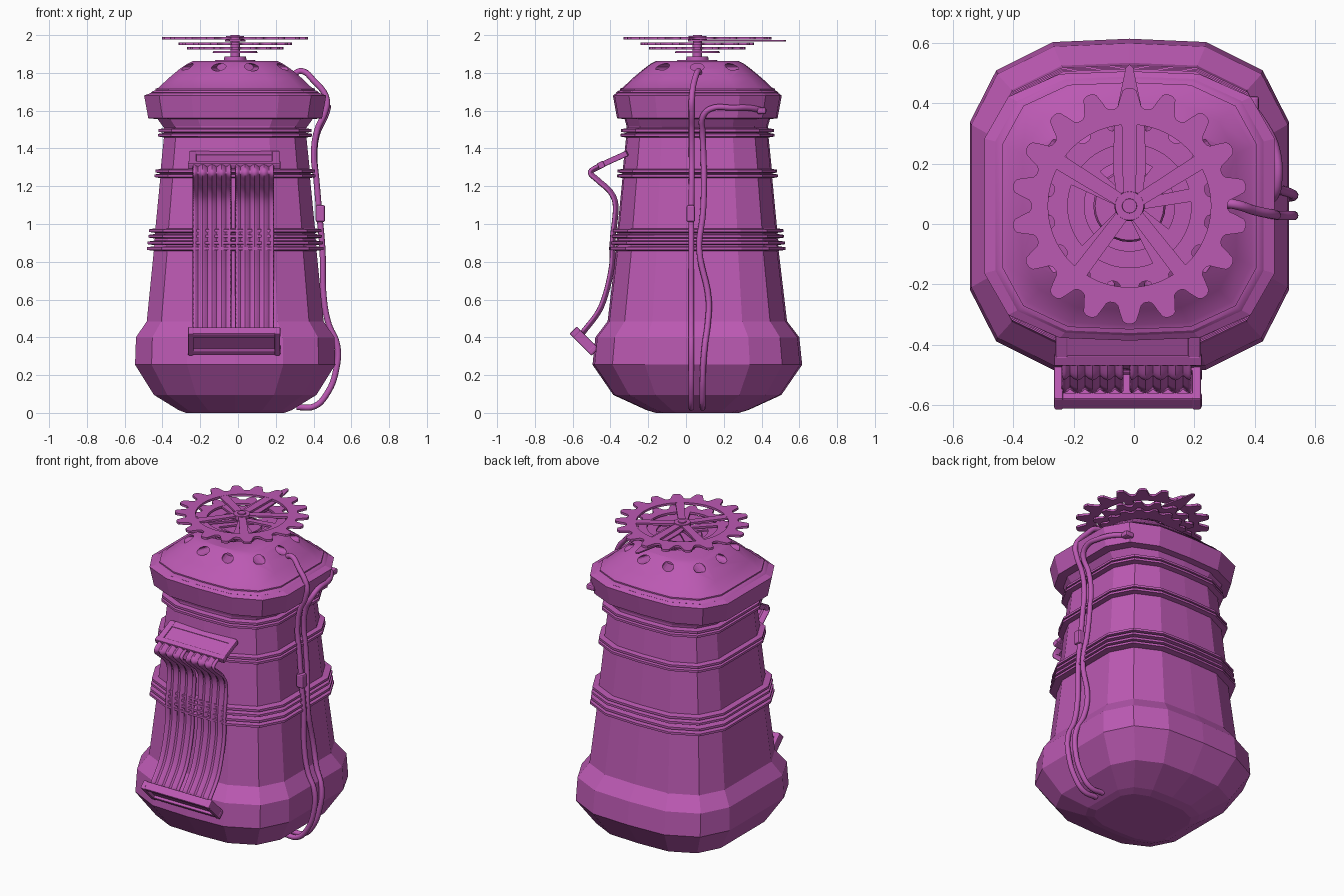
import bpy, bmesh
from math import pi, sin, cos, tanh, radians
from mathutils import Vector, Matrix

if "Cube" in bpy.data.objects:
    bpy.data.objects.remove(bpy.data.objects["Cube"])

CX, CY = -0.015, 0.06            # axis of the body
mat = bpy.data.materials.new("magenta_paint")
mat.diffuse_color = (0.5, 0.1, 0.45, 1)
mat.use_nodes = True
mat.node_tree.nodes["Principled BSDF"].inputs["Base Color"].default_value = mat.diffuse_color


def finish(name, bm, smooth=None):
    bmesh.ops.recalc_face_normals(bm, faces=bm.faces)
    me = bpy.data.meshes.new(name)
    bm.to_mesh(me)
    bm.free()
    ob = bpy.data.objects.new(name, me)
    bpy.context.collection.objects.link(ob)
    me.materials.append(mat)
    if smooth:
        activate(ob)
        bpy.ops.object.shade_smooth_by_angle(angle=radians(smooth))
    return ob


def activate(ob):
    bpy.ops.object.select_all(action='DESELECT')
    ob.select_set(True)
    bpy.context.view_layer.objects.active = ob


def bridge(bm, loops, closed=True):
    for a, b in zip(loops, loops[1:]):
        n = len(a)
        for i in range(n if closed else n - 1):
            j = (i + 1) % n
            bm.faces.new((a[i], a[j], b[j], b[i]))


# chamfered-square cross-section, one quarter mirrored to all sides
Q = [(1, .5), (.835, .81), (.48, .98)]
SECTION = (Q + [(0, 1)] + [(-x, y) for x, y in reversed(Q)]
           + [(-x, -y) for x, y in Q] + [(0, -1)] + [(x, -y) for x, y in reversed(Q)])


def loft(name, rows, cap_bottom=True, cap_top=True, smooth=None):
    bm = bmesh.new()
    loops = [[bm.verts.new((CX + x * hx, CY + y * hy, z)) for x, y in SECTION]
             for z, hx, hy in rows]
    bridge(bm, loops)
    if cap_bottom:
        bm.faces.new(loops[0])
    if cap_top:
        bm.faces.new(loops[-1])
    return finish(name, bm, smooth)


# body: foot, flange, tapering wall with ribs, upper collar
rows = [(0, .26, .22), (.015, .30, .27), (.095, .43, .445), (.255, .53, .555),
        (.40, .525, .54), (.485, .468, .475)]
wall = lambda z: .465 - (z - .485) * .089
for z, out in [(.87, .468), (.90, .464), (.935, .46), (.965, .456),
               (1.255, .426), (1.28, .423), (1.47, .408), (1.495, .405)]:
    w = wall(z)
    for dz, r in ((-.012, w), (-.007, out), (.007, out), (.012, w)):
        rows.append((z + dz, r, r))
rows += [(1.52, .385, .375), (1.555, .41, .385), (1.56, .46, .425), (1.68, .482, .447),
         (1.70, .43, .42)]
loft("body", rows, cap_top=False)

# domed lid with a double rim and ten vent holes
dome = loft("dome_lid", [(1.685, .43, .42), (1.695, .445, .43), (1.704, .435, .422),
                         (1.708, .422, .41), (1.716, .422, .41), (1.722, .405, .395),
                         (1.77, .355, .345), (1.82, .295, .285), (1.85, .25, .245),
                         (1.862, .225, .22)], smooth=25)
bm = bmesh.new()
for k in range(10):
    a = k * pi / 5
    m = (Matrix.Translation((CX + .27 * cos(a), CY + .27 * sin(a), 1.83))
         @ Matrix.Rotation(a, 4, 'Z') @ Matrix.Rotation(pi / 2, 4, 'Y')
         @ Matrix.Diagonal((.55, 1, 1, 1)))
    bmesh.ops.create_cone(bm, cap_ends=True, segments=14, radius1=.036, radius2=.036,
                          depth=.13, matrix=m)
cutter = finish("vent_cutter", bm)
cutter.hide_render = True
mod = dome.modifiers.new("vents", 'BOOLEAN')
mod.object, mod.operation, mod.solver = cutter, 'DIFFERENCE', 'EXACT'
activate(dome)
bpy.ops.object.modifier_apply(modifier="vents")
bpy.data.objects.remove(cutter)


# gears on the lid
def prism(bm, pts, z0, z1):
    lo, hi = ([bm.verts.new((CX + x, CY + y, z)) for x, y in pts] for z in (z0, z1))
    bridge(bm, [lo, hi])
    bm.faces.new(lo)
    bm.faces.new(hi)


def gear(name, teeth, r_out, r_root, r_in, z, t, spokes, width):
    bm = bmesh.new()
    n = teeth * 12
    mid, amp = (r_out + r_root) / 2, (r_out - r_root) / 2
    ang = [2 * pi * i / n for i in range(n)]
    outer = [mid + amp * tanh(1.8 * cos(teeth * (a + pi / 2))) / tanh(1.8) for a in ang]
    ring = lambda rs, zz: [bm.verts.new((CX + r * cos(a), CY + r * sin(a), zz))
                           for r, a in zip(rs, ang)]
    loops = [ring(outer, z - t), ring(outer, z + t),
             ring([r_in] * n, z + t), ring([r_in] * n, z - t)]
    bridge(bm, loops + loops[:1])
    for d in spokes:
        c, s = cos(radians(d)), sin(radians(d))
        quad = [(.02, -width * .8), (r_in + .01, -width), (r_in + .01, width), (.02, width * .8)]
        prism(bm, [(u * c - v * s, u * s + v * c) for u, v in quad], z - t * .9, z + t * .9)
    return finish(name, bm, 35)


gear("top_gear", 18, .392, .325, .27, 1.984, .007, (32, 90, 148, 233, 308), .026)
gear("middle_gear", 16, .30, .255, .205, 1.955, .007, (10, 82, 154, 226, 298), .022)
gear("lower_gear", 16, .255, .225, .15, 1.930, .006, (50, 140, 230, 320), .025)

bm = bmesh.new()
prism(bm, [(-.03, -.05), (.03, -.05), (.055, .12), (.05, .28), (.012, .46), (0, .47),
           (-.012, .46), (-.05, .28), (-.055, .12)], 1.966, 1.974)
finish("pointer_hand", bm)

bm = bmesh.new()
for r, z0, z1 in ((.11, 1.858, 1.868), (.06, 1.868, 1.888), (.025, 1.885, 1.99),
                  (.12, 1.905, 1.917), (.05, 1.975, 1.994), (.025, 1.99, 2.0)):
    bmesh.ops.create_cone(bm, cap_ends=True, segments=28, radius1=r, radius2=r * .95,
                          depth=z1 - z0, matrix=Matrix.Translation((CX, CY, (z0 + z1) / 2)))
finish("gear_axle", bm, 35)


# strap: two ribbed webbings following a curve in the y-z plane
def spline(pts, steps=6):
    p = [Vector(q) for q in pts]
    p = [2 * p[0] - p[1]] + p + [2 * p[-1] - p[-2]]
    out = []
    for a, b, c, d in zip(p, p[1:], p[2:], p[3:]):
        for i in range(steps):
            t = i / steps
            out.append(.5 * (2 * b + (c - a) * t + (2 * a - 5 * b + 4 * c - d) * t * t
                             + (3 * b - a - 3 * c + d) * t ** 3))
    return out + [p[-2]]


path = spline([(-.44, 1.315), (-.505, 1.275), (-.465, 1.23), (-.40, 1.17), (-.372, 1.09),
               (-.388, .92), (-.395, .76), (-.45, .56), (-.55, .42)])
for name, x0, x1 in (("strap_left", -.237, -.038), ("strap_right", -.012, .188)):
    bm = bmesh.new()
    loops = []
    for i, p in enumerate(path):
        t = (path[min(i + 1, len(path) - 1)] - path[max(i - 1, 0)]).normalized()
        nrm = Vector((t.y, -t.x))
        row = []
        for k in range(25):
            q = p + nrm * .008 * cos(k / 24 * 2 * pi * 4)
            row.append(bm.verts.new((x0 + (x1 - x0) * k / 24, q.x, q.y)))
        loops.append(row)
    bridge(bm, loops, closed=False)
    ob = finish(name, bm, 50)
    sol = ob.modifiers.new("thickness", 'SOLIDIFY')
    sol.thickness, sol.offset = .014, 0


# strap brackets: rectangular frames with bevelled bars
def bracket(name, p0, p1, bars):
    a, b = Vector((0, *p0)), Vector((0, *p1))
    d = (b - a).normalized()
    nrm = Vector((1, 0, 0)).cross(d)
    base = Matrix((Vector((1, 0, 0)), d, nrm)).transposed().to_4x4()
    bm = bmesh.new()
    for cx, u, sx, su, sn, off in bars:
        m = (Matrix.Translation(Vector((cx, 0, 0)) + a.lerp(b, u) + nrm * off)
             @ base @ Matrix.Diagonal((sx, su, sn, 1)))
        bmesh.ops.create_cube(bm, size=1, matrix=m)
    ob = finish(name, bm)
    bev = ob.modifiers.new("soft_edges", 'BEVEL')
    bev.width, bev.segments = .006, 2


# bars: x centre, place along the bracket, x size, length, thickness, offset
bracket("upper_bracket", (-.31, 1.375), (-.465, 1.305),
        [(-.02, .12, .46, .045, .026, 0), (-.02, .9, .49, .035, .034, 0),
         (-.24, .5, .04, .165, .03, 0), (.20, .5, .04, .165, .03, 0),
         (-.02, .5, .45, .16, .01, -.004)])
bracket("lower_bracket", (-.595, .435), (-.485, .325),
        [(-.02, .08, .49, .03, .05, 0), (-.02, .92, .49, .03, .05, 0),
         (-.25, .5, .03, .165, .055, 0), (.208, .5, .03, .165, .055, 0),
         (-.02, .5, .46, .15, .016, 0)])


# cables down the right side
def cable(name, pts, r):
    cu = bpy.data.curves.new(name, 'CURVE')
    cu.dimensions, cu.bevel_depth, cu.bevel_resolution = '3D', r, 3
    cu.resolution_u, cu.use_fill_caps = 6, True
    sp = cu.splines.new('BEZIER')
    sp.bezier_points.add(len(pts) - 1)
    for bp, p in zip(sp.bezier_points, pts):
        bp.co = p
        bp.handle_left_type = bp.handle_right_type = 'AUTO'
    cu.materials.append(mat)
    ob = bpy.data.objects.new(name, cu)
    bpy.context.collection.objects.link(ob)
    activate(ob)
    bpy.ops.object.convert(target='MESH')


lower = [(.43, 1.06), (.447, .87), (.455, .6), (.48, .47), (.525, .36), (.52, .23),
         (.47, .1), (.405, .035), (.31, .03)]
cable("cable_front", [(.29, .07, 1.79), (.335, .065, 1.81), (.40, .045, 1.76), (.47, .03, 1.66),
                      (.46, .03, 1.59), (.42, .03, 1.5), (.402, .03, 1.37), (.415, .03, 1.235)]
      + [(x, .028, z) for x, z in lower], .016)
cable("cable_back", [(.37, .41, 1.60), (.43, .33, 1.615), (.468, .25, 1.615), (.475, .13, 1.61),
                     (.462, .09, 1.57), (.42, .088, 1.48), (.405, .092, 1.37), (.415, .095, 1.235)]
      + [(x, y, z) for (x, z), y in
         zip(lower, (.09, .07, .12, .115, .10, .09, .088, .088, .088))], .016)

# cable connector and end plug
bm = bmesh.new()
for loc, size in (((.436, .025, 1.055), (.05, .045, .09)), ((.385, .40, 1.60), (.06, .05, .035))):
    bmesh.ops.create_cube(bm, size=1, matrix=Matrix.Translation(loc) @ Matrix.Diagonal((*size, 1)))
ob = finish("cable_connectors", bm)
bev = ob.modifiers.new("soft_edges", 'BEVEL')
bev.width, bev.segments = .01, 2
